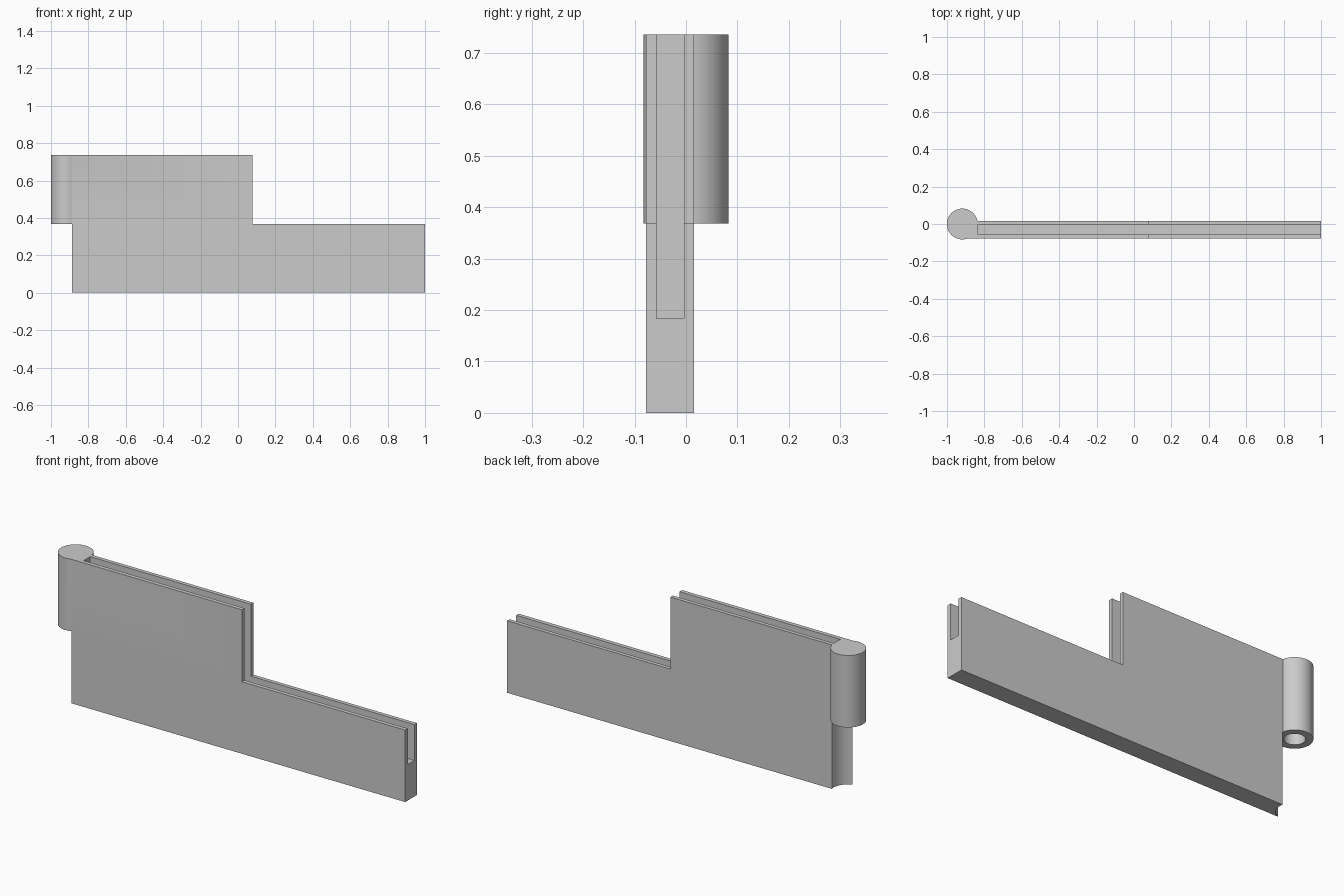
import bpy, bmesh
from mathutils import Matrix, Vector

cube = bpy.data.objects.get("Cube")
if cube:
    bpy.data.objects.remove(cube)

# Main dimensions
PIN_X, BARREL_R, CLEAR_R, HOLE_R = -0.918, 0.0825, 0.0836, 0.048
MID, TOP = 0.368, 0.736
FRONT, BACK = -0.078, 0.016
STEP_X = 0.077

grey = bpy.data.materials.new("plain grey")
grey.use_nodes = True
colour = (0.6, 0.6, 0.6, 1)
grey.diffuse_color = colour
grey.node_tree.nodes["Principled BSDF"].inputs["Base Color"].default_value = colour


def finish(name, bm):
    bmesh.ops.recalc_face_normals(bm, faces=bm.faces)
    mesh = bpy.data.meshes.new(name)
    bm.to_mesh(mesh)
    bm.free()
    mesh.materials.append(grey)
    obj = bpy.data.objects.new(name, mesh)
    bpy.context.collection.objects.link(obj)
    return obj


def extrude_profile(name, profile, y0, y1):
    """Extrude an xz outline from y0 to y1."""
    bm = bmesh.new()
    face = bm.faces.new([bm.verts.new((x, y0, z)) for x, z in profile])
    ext = bmesh.ops.extrude_face_region(bm, geom=[face])
    moved = [v for v in ext["geom"] if isinstance(v, bmesh.types.BMVert)]
    bmesh.ops.translate(bm, verts=moved, vec=Vector((0, y1 - y0, 0)))
    return finish(name, bm)


def rod(name, radius, z0, z1):
    """Upright cylinder on the pin axis."""
    bm = bmesh.new()
    bmesh.ops.create_cone(bm, cap_ends=True, segments=96, radius1=radius, radius2=radius,
                          depth=z1 - z0, matrix=Matrix.Translation((PIN_X, 0, (z0 + z1) / 2)))
    return finish(name, bm)


def combine(target, tool, operation):
    mod = target.modifiers.new(operation.lower(), "BOOLEAN")
    mod.operation, mod.solver, mod.object = operation, "EXACT", tool
    bpy.context.view_layer.objects.active = target
    bpy.ops.object.modifier_apply(modifier=mod.name)
    bpy.data.objects.remove(tool)


# Stepped plate
leaf = extrude_profile("hinge_leaf", [(PIN_X, 0), (1, 0), (1, MID), (STEP_X, MID),
                                      (STEP_X, TOP), (PIN_X, TOP)], FRONT, BACK)

# Curved clearance under the barrel, then the barrel with its blind pin hole
combine(leaf, rod("clearance", CLEAR_R, -0.1, MID), "DIFFERENCE")
combine(leaf, rod("barrel", BARREL_R, MID, TOP), "UNION")
combine(leaf, rod("pin_hole", HOLE_R, MID - 0.1, MID + 0.28), "DIFFERENCE")

# Long slot, open at the top and the far end
slot = extrude_profile("slot", [(-0.833, MID / 2), (1.1, MID / 2), (1.1, 1), (-0.833, 1)],
                       -0.057, -0.004)
combine(leaf, slot, "DIFFERENCE")

bpy.ops.object.select_all(action="DESELECT")
leaf.select_set(True)
bpy.context.view_layer.objects.active = leaf
bpy.ops.object.shade_smooth_by_angle(angle=0.5)
